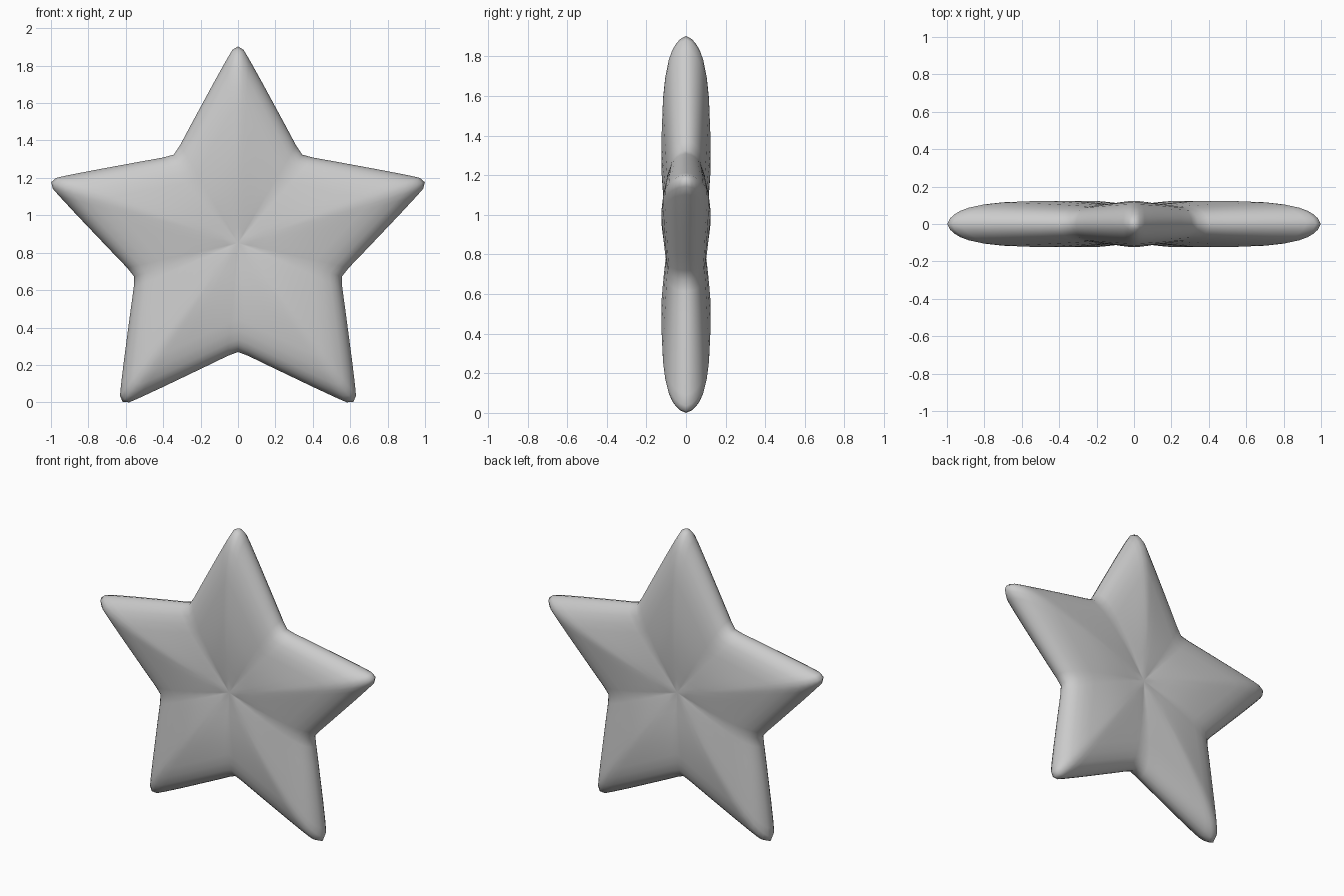
import bpy, bmesh, math

if "Cube" in bpy.data.objects:
    bpy.data.objects.remove(bpy.data.objects["Cube"])

CENTRE_Z = 0.855
# Half of one arm outline, tip to notch: (sideways, outward, ridge weight)
HALF_ARM = [(0.0, 1.05, 1.0), (0.03, 1.032, 0.97), (0.058, 0.985, 0.92),
            (0.125, 0.865, 0.75), (0.19, 0.745, 0.55), (0.255, 0.625, 0.34),
            (0.31, 0.522, 0.13), (0.343, 0.472, 0.0)]
# Rings scaled about the centre: (scale, half depth on arm ridge, half depth in notch groove)
RINGS = [(0.985, 0.030, 0.028), (0.96, 0.052, 0.046), (0.93, 0.070, 0.060),
         (0.885, 0.087, 0.073), (0.80, 0.105, 0.086), (0.70, 0.116, 0.094),
         (0.50, 0.124, 0.100), (0.35, 0.124, 0.100), (0.20, 0.113, 0.096),
         (0.09, 0.101, 0.093)]
CENTRE_DEPTH = 0.092

# Full star outline from five mirrored arms
arm = [(-x, r, w) for x, r, w in HALF_ARM[:0:-1]] + HALF_ARM[:-1]
outline = []
for k in range(5):
    a = math.radians(72 * k)
    for x, r, w in arm:
        outline.append((x * math.cos(a) + r * math.sin(a),
                        r * math.cos(a) - x * math.sin(a), w))
low = min(z for _, z, _ in outline)
n = len(outline)

bm = bmesh.new()
rim = [bm.verts.new((x, 0, z - low)) for x, z, _ in outline]

# Puffed front and back, sharing the rim
for side in (-1, 1):
    prev = rim
    for s, ridge, groove in RINGS:
        ring = [bm.verts.new((x * s, side * (groove + (ridge - groove) * w), z * s - low))
                for x, z, w in outline]
        for i in range(n):
            j = (i + 1) % n
            bm.faces.new((prev[i], prev[j], ring[j], ring[i]))
        prev = ring
    mid = bm.verts.new((0, side * CENTRE_DEPTH, -low))
    for i in range(n):
        bm.faces.new((prev[i], prev[(i + 1) % n], mid))

bmesh.ops.recalc_face_normals(bm, faces=bm.faces)
for f in bm.faces:
    f.smooth = True
mesh = bpy.data.meshes.new("star")
bm.to_mesh(mesh)
bm.free()
star = bpy.data.objects.new("star", mesh)
bpy.context.collection.objects.link(star)
